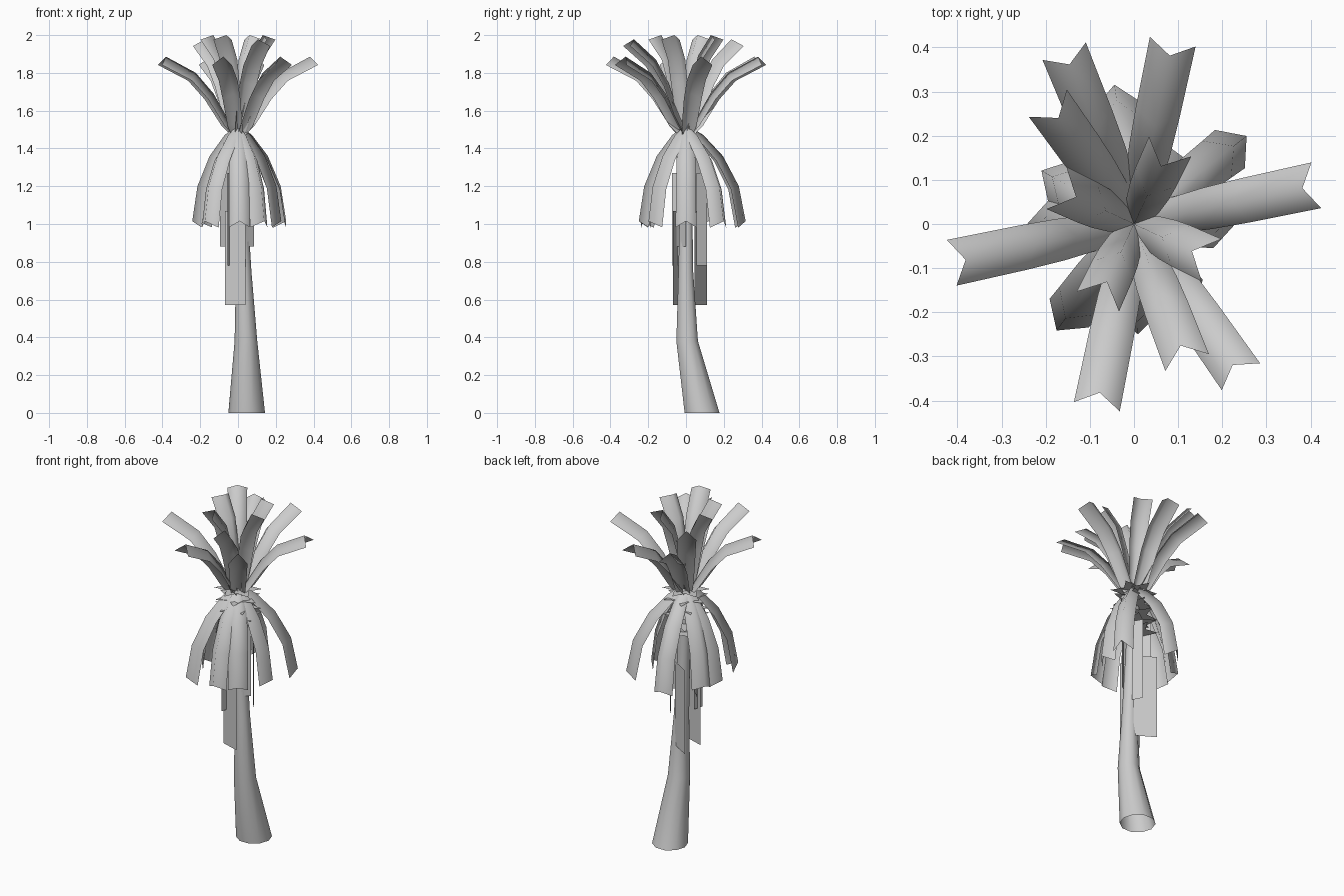
import bpy, math
from mathutils import Vector

if "Cube" in bpy.data.objects:
    bpy.data.objects.remove(bpy.data.objects["Cube"])


def make(name, verts, faces, smooth=True):
    me = bpy.data.meshes.new(name)
    me.from_pydata(verts, [], faces)
    for p in me.polygons:
        p.use_smooth = smooth
    ob = bpy.data.objects.new(name, me)
    bpy.context.collection.objects.link(ob)
    return ob


def grid_faces(rows, cols, wrap=False):
    n = cols if wrap else cols - 1
    return [(i * cols + j, i * cols + (j + 1) % cols,
             (i + 1) * cols + (j + 1) % cols, (i + 1) * cols + j)
            for i in range(rows - 1) for j in range(n)]


# Bent, tapering trunk: x, y, z, radius
rings = [(0.046, 0.085, 0, 0.097), (0.042, 0.006, 0.38, 0.06), (0.03, -0.001, 0.75, 0.041),
         (0.015, 0, 1.1, 0.035), (0, 0, 1.48, 0.03)]
SIDES = 10
verts = [(x + r * math.cos(2 * math.pi * k / SIDES), y + r * math.sin(2 * math.pi * k / SIDES), z)
         for x, y, z, r in rings for k in range(SIDES)]
make("trunk", verts, grid_faces(len(rings), SIDES, True))


# Folded leaf: ridge path in (radius, z), edges dropped below the ridge, notched tip
def frond(name, azimuth, path, widths, drop=0.054, notch=0.008, spread=1.0):
    a = math.radians(azimuth)
    out = Vector((math.cos(a), math.sin(a), 0))
    side = Vector((-math.sin(a), math.cos(a), 0))
    pts = [Vector((r * spread, z)) for r, z in path]
    verts = []
    for i, p in enumerate(pts):
        t = (pts[min(i + 1, len(pts) - 1)] - pts[max(i - 1, 0)]).normalized()
        n = Vector((-t.y, t.x))
        w = widths[i]
        e = p - n * drop * w / widths[-1]
        if i == len(pts) - 1:
            e += t * notch
        for q, s in ((e, -w), (p, 0), (e, w)):
            verts.append(out * q.x + side * s + Vector((0, 0, q.y)))
    make(name, verts, grid_faces(len(pts), 3))


W = [0.024, 0.04, 0.048, 0.051, 0.053]
outer = [(-0.01, 1.46), (0.045, 1.54), (0.132, 1.69), (0.228, 1.80), (0.390, 1.886)]
middle = [(-0.01, 1.46), (0.035, 1.57), (0.10, 1.75), (0.17, 1.87), (0.295, 1.978)]
inner = [(-0.015, 1.46), (0.005, 1.58), (0.035, 1.75), (0.07, 1.89), (0.145, 2.0)]
for label, path, angles in (("outer", outer, (12, 192, 258.5, 78, 112, -55)),
                            ("middle", middle, (125.5, -69)),
                            ("inner", inner, (155, 65, -25, 245))):
    for k, az in enumerate(angles):
        frond(f"{label}_frond_{k}", az, path, W)

# Drooping skirt of older leaves
droop = [(0, 1.53), (0.075, 1.47), (0.158, 1.36), (0.226, 1.20), (0.255, 1.015)]
WD = [0.022, 0.04, 0.05, 0.053, 0.055]
for k, (az, s) in enumerate(((38, 1.27), (98, 1.25), (150, 0.95), (180, 0.95), (234, 1.17),
                             (272, 0.98), (305, 0.95), (0, 0.9))):
    frond(f"drooping_frond_{k}", az, droop, WD, spread=s, notch=0.025)

# Flat dead-leaf strips hanging on the trunk: x0, y0, x1, y1, bottom, top
strips = [(-0.07, 0.11, 0.04, 0.045, 0.57, 1.07), (-0.07, -0.035, 0.04, -0.07, 0.57, 1.07),
          (-0.095, 0.03, -0.02, -0.05, 0.88, 1.37), (0.06, 0.055, 0.03, 0.11, 0.78, 1.27),
          (-0.055, -0.075, -0.04, -0.02, 0.78, 1.27), (0.085, 0.0, 0.045, -0.03, 0.88, 1.37)]
for k, (x0, y0, x1, y1, b, t) in enumerate(strips):
    make(f"hanging_strip_{k}", [(x0, y0, b), (x1, y1, b), (x1, y1, t), (x0, y0, t)],
         [(0, 1, 2, 3)], False)

# Thin jagged collars where leaves broke off
for k in range(6):
    z = 1.5 - 0.05 * k
    n = 12
    verts = [(0, 0, z)]
    for i in range(n):
        a = 2 * math.pi * i / n + k * 0.4
        r = (0.13 if i % 2 else 0.07)
        verts.append((r * math.cos(a), r * math.sin(a), z))
    make(f"leaf_stub_collar_{k}", verts, [(0, i + 1, (i + 1) % n + 1) for i in range(n)], False)
